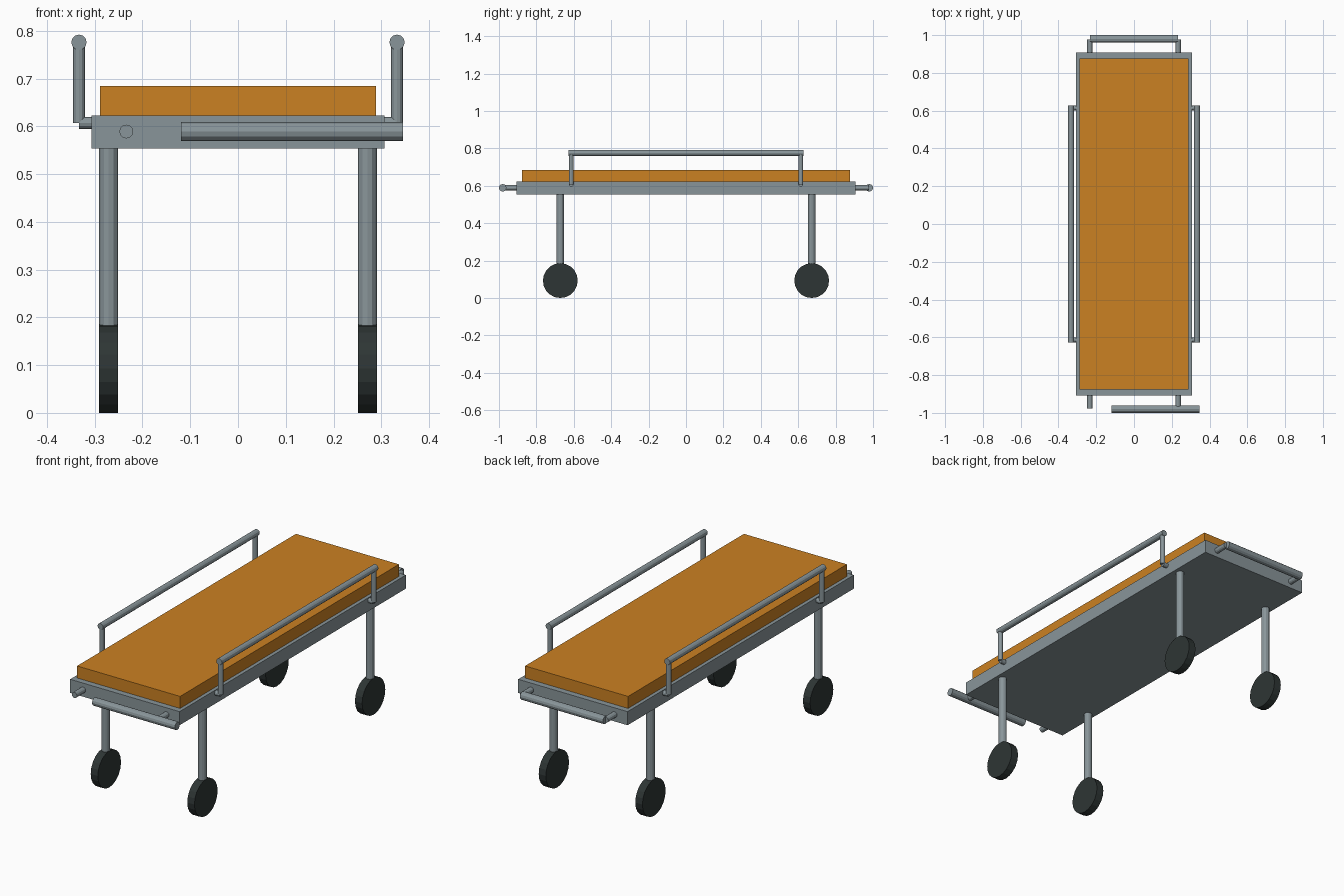
import bpy
import bmesh
from mathutils import Vector

if "Cube" in bpy.data.objects:
    bpy.data.objects.remove(bpy.data.objects["Cube"])


def material(name, rgb):
    m = bpy.data.materials.new(name)
    m.diffuse_color = (*rgb, 1)
    m.use_nodes = True
    m.node_tree.nodes["Principled BSDF"].inputs["Base Color"].default_value = m.diffuse_color
    return m


STEEL = material("grey steel", (0.25, 0.30, 0.32))
PAD = material("orange padding", (0.60, 0.22, 0.016))
RUBBER = material("dark rubber", (0.027, 0.036, 0.035))


def finish(name, bm, mat):
    me = bpy.data.meshes.new(name)
    bm.to_mesh(me)
    bm.free()
    me.materials.append(mat)
    ob = bpy.data.objects.new(name, me)
    bpy.context.collection.objects.link(ob)
    return ob


def box(name, half_x, half_y, z0, z1, mat):
    bm = bmesh.new()
    bmesh.ops.create_cube(bm, size=1)
    for v in bm.verts:
        v.co = (v.co.x * 2 * half_x, v.co.y * 2 * half_y, z0 + (v.co.z + 0.5) * (z1 - z0))
    return finish(name, bm, mat)


def tube(name, a, b, radius, mat, sides=12):
    a, b = Vector(a), Vector(b)
    bm = bmesh.new()
    bmesh.ops.create_cone(bm, cap_ends=True, segments=sides, radius1=radius,
                          radius2=radius, depth=(b - a).length)
    ob = finish(name, bm, mat)
    ob.location = (a + b) / 2
    ob.rotation_euler = (b - a).to_track_quat('Z', 'Y').to_euler()
    return ob


# Bed
box("bed_frame", 0.307, 0.907, 0.554, 0.623, STEEL)
box("mattress", 0.289, 0.877, 0.623, 0.684, PAD)

for sx, side in ((-1, "left"), (1, "right")):
    for sy, end in ((-1, "front"), (1, "back")):
        tag = f"{end}_{side}"
        # Leg and wheel
        x, y = sx * 0.271, sy * 0.672
        tube(f"leg_{tag}", (x, y, 0.12), (x, y, 0.56), 0.02, STEEL)
        tube(f"wheel_{tag}", (x - 0.02, y, 0.093), (x + 0.02, y, 0.093), 0.093, RUBBER, 20)
        # Side rail bracket and post
        x, y = sx * 0.333, sy * 0.614
        tube(f"rail_bracket_{tag}", (sx * 0.29, y, 0.607), (x, y, 0.607), 0.0125, STEEL)
        tube(f"rail_post_{tag}", (x, y, 0.607), (x, y, 0.776), 0.0125, STEEL)
        # Push handle stub
        x = sx * 0.234
        tube(f"handle_stub_{tag}", (x, sy * 0.89, 0.589), (x, sy * 0.977, 0.589), 0.0145, STEEL)
    # Side rail bar
    tube(f"rail_bar_{side}", (sx * 0.333, -0.627, 0.776), (sx * 0.333, 0.627, 0.776), 0.016, STEEL)

# Push handle bars: the front one sits off to the right
tube("handle_bar_front", (-0.119, -0.98, 0.589), (0.346, -0.98, 0.589), 0.02, STEEL)
tube("handle_bar_back", (-0.233, 0.98, 0.589), (0.232, 0.98, 0.589), 0.02, STEEL)
